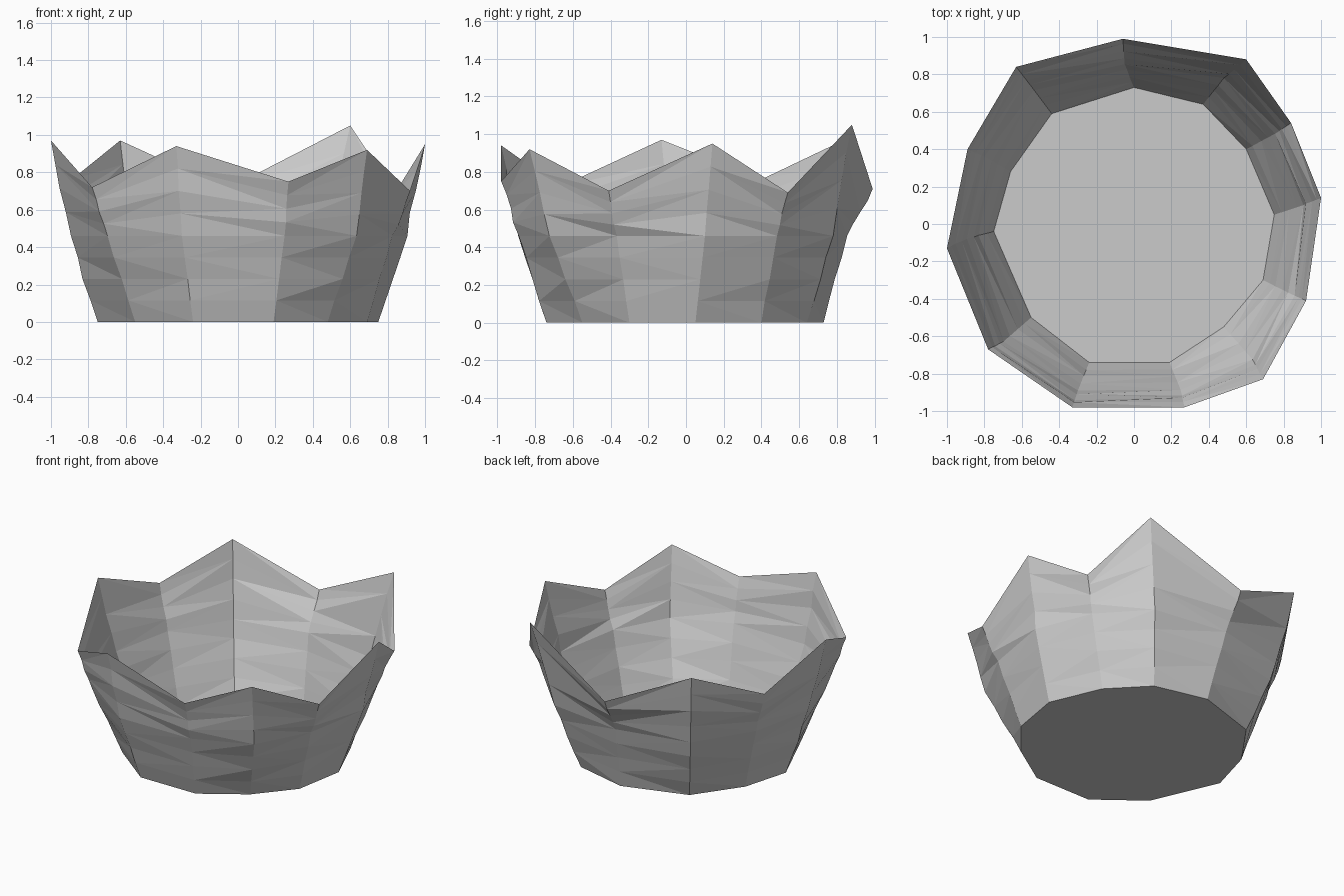
import bpy
import bmesh
import random
from mathutils import Vector

random.seed(4)

default_cube = bpy.data.objects.get("Cube")
if default_cube:
    bpy.data.objects.remove(default_cube, do_unlink=True)


def make_material(name, color):
    material = bpy.data.materials.new(name)
    material.use_nodes = True
    material.diffuse_color = color
    material.node_tree.nodes["Principled BSDF"].inputs["Base Color"].default_value = color
    return material


# Each corner of the bowl: foot (x, y), waist (x, y), rim (x, y, z)
waist_height = 0.46
corners = [
    ((0, .73), (-.05, .86), (-.06, .99, .71)),
    ((.37, .64), (.48, .78), (.60, .88, 1.05)),
    ((.60, .40), (.75, .48), (.84, .54, .69)),
    ((.75, .05), (.90, .10), (1, .14, .95)),
    ((.69, -.30), (.83, -.37), (.92, -.41, .70)),
    ((.48, -.55), (.63, -.72), (.69, -.83, .92)),
    ((.19, -.74), (.25, -.89), (.27, -.98, .75)),
    ((-.24, -.74), (-.30, -.89), (-.33, -.98, .94)),
    ((-.55, -.50), (-.70, -.63), (-.78, -.67, .72)),
    ((-.75, -.04), (-.90, -.08), (-1, -.13, .97)),
    ((-.66, .28), (-.80, .36), (-.89, .40, .76)),
    ((-.44, .59), (-.56, .75), (-.63, .84, .97)),
]
steps = 4


def corner_column(bm, foot, waist, rim):
    """Vertices up one hammered corner, from the foot to the rim."""
    foot = Vector((*foot, 0))
    waist = Vector((*waist, waist_height))
    rim = Vector(rim)
    points = [foot.lerp(waist, i / steps) for i in range(steps)]
    points += [waist.lerp(rim, i / steps) for i in range(steps + 1)]
    # Slight unevenness between the foot and the rim
    for point in points[1:-1]:
        point += Vector((point.x, point.y, 0)).normalized() * random.uniform(-.008, .008)
    return [bm.verts.new(point) for point in points]


# Faceted thin wall with a zigzag rim, closed by a flat floor
bm = bmesh.new()
columns = [corner_column(bm, *corner) for corner in corners]
for index, left in enumerate(columns):
    right = columns[index - 1]
    for row in range(len(left) - 1):
        a, b = left[row], right[row]
        c, d = right[row + 1], left[row + 1]
        # Alternate the diagonals for the chipped facets
        if row % 2:
            bm.faces.new((a, b, c))
            bm.faces.new((a, c, d))
        else:
            bm.faces.new((a, b, d))
            bm.faces.new((b, c, d))
bm.faces.new([column[0] for column in columns])
bmesh.ops.recalc_face_normals(bm, faces=bm.faces)

mesh = bpy.data.meshes.new("faceted_bowl")
bm.to_mesh(mesh)
bm.free()
mesh.materials.append(make_material("light grey", (.6, .6, .6, 1)))
bowl = bpy.data.objects.new("faceted_bowl", mesh)
bpy.context.collection.objects.link(bowl)
